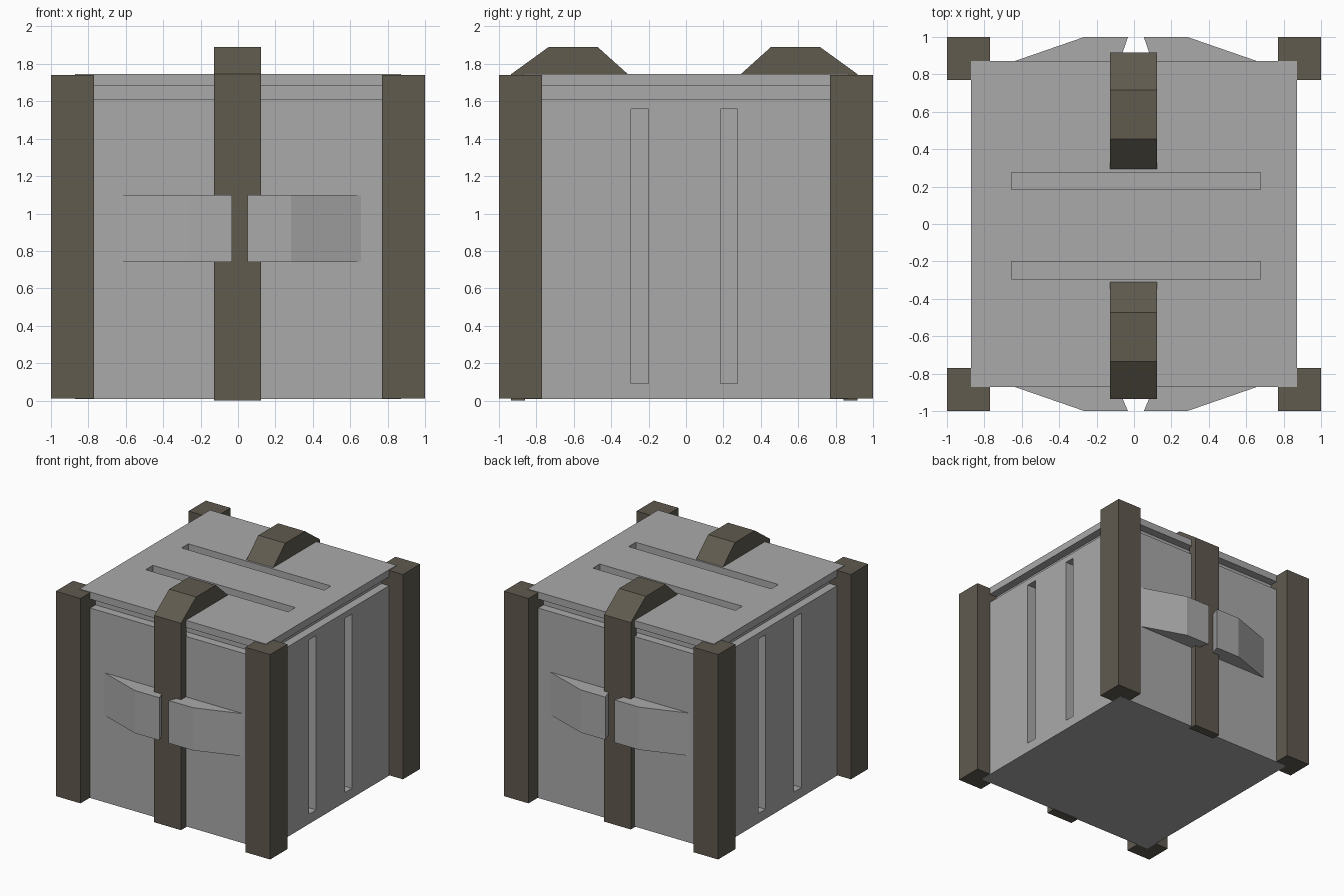
import bpy, bmesh

if "Cube" in bpy.data.objects:
    bpy.data.objects.remove(bpy.data.objects["Cube"])


def material(name, rgb):
    m = bpy.data.materials.new(name)
    m.diffuse_color = (*rgb, 1)
    m.use_nodes = True
    m.node_tree.nodes["Principled BSDF"].inputs["Base Color"].default_value = m.diffuse_color
    return m


GREY = material("crate grey", (0.40, 0.40, 0.40))
DARK = material("dark olive brown", (0.115, 0.103, 0.078))


def finish(name, bm, mat):
    bmesh.ops.recalc_face_normals(bm, faces=bm.faces)
    me = bpy.data.meshes.new(name)
    bm.to_mesh(me)
    bm.free()
    ob = bpy.data.objects.new(name, me)
    bpy.context.collection.objects.link(ob)
    me.materials.append(mat)
    return ob


def prism(name, pts, lift, mat):
    """Extrude a closed outline (3D points) along the vector lift."""
    bm = bmesh.new()
    face = bm.faces.new([bm.verts.new(p) for p in pts])
    new = bmesh.ops.extrude_face_region(bm, geom=[face])["geom"]
    bmesh.ops.translate(bm, vec=lift, verts=[v for v in new if isinstance(v, bmesh.types.BMVert)])
    return finish(name, bm, mat)


def box(name, x0, x1, y0, y1, z0, z1, mat):
    pts = [(x0, y0, z0), (x1, y0, z0), (x1, y1, z0), (x0, y1, z0)]
    return prism(name, pts, (0, 0, z1 - z0), mat)


# Crate body: stacked square rings, with a recessed groove under the lid
bm = bmesh.new()
rings = []
for h, z in [(0.87, 0.008), (0.87, 1.61), (0.80, 1.61), (0.80, 1.685), (0.87, 1.685), (0.87, 1.745)]:
    rings.append([bm.verts.new((sx * h, sy * h, z)) for sx, sy in ((-1, -1), (1, -1), (1, 1), (-1, 1))])
for a, b in zip(rings, rings[1:]):
    for i in range(4):
        j = (i + 1) % 4
        bm.faces.new((a[i], a[j], b[j], b[i]))
bm.faces.new(rings[0])
bm.faces.new(rings[-1])
body = finish("crate_body", bm, GREY)

# Slots cut into the lid and both sides
cutters = []
for y0, y1 in ((-0.295, -0.20), (0.185, 0.275)):
    cutters.append(box("slot_cutter", -0.655, 0.675, y0, y1, 1.665, 1.9, GREY))
    for x0, x1 in ((0.79, 1.0), (-1.0, -0.79)):
        cutters.append(box("slot_cutter", x0, x1, y0, y1, 0.09, 1.56, GREY))
bpy.context.view_layer.objects.active = body
for c in cutters:
    c.hide_render = True
    mod = body.modifiers.new("slot", "BOOLEAN")
    mod.operation = "DIFFERENCE"
    mod.solver = "EXACT"
    mod.object = c
    bpy.ops.object.modifier_apply(modifier=mod.name)
for c in cutters:
    bpy.data.objects.remove(c)

# Corner posts
for sx in (-1, 1):
    for sy in (-1, 1):
        x, y = sorted((sx * 0.77, sx)), sorted((sy * 0.77, sy))
        box("corner_post", *x, *y, 0.012, 1.74, DARK)

# Straps that run up the front and back and hook over the lid
for name, s, shift in (("front_strap", -1, 0), ("back_strap", 1, -0.018)):
    outline = [(0.935, 0), (0.935, 1.745), (0.735, 1.89), (0.472, 1.89),
               (0.305, 1.74), (0.86, 1.74), (0.86, 0)]
    pts = [(-0.127, s * (y + shift), z) for y, z in outline]
    prism(name, pts, (0.25, 0, 0), DARK)

# Clasp halves wrapping towards the strap
for name, s, depth in (("front_clasp", -1, 0.935), ("back_clasp", 1, 0.917)):
    for side, off in ((-1, 0.008), (1, 0.012)):
        outline = [(0.66, 0.865), (0.27, 1.0), (0.04, 1.0), (0.07, depth - 0.005), (0.07, 0.865)]
        pts = [(side * x + off, s * y, 0.74) for x, y in outline]
        prism(name, pts, (0, 0, 0.36), GREY)
